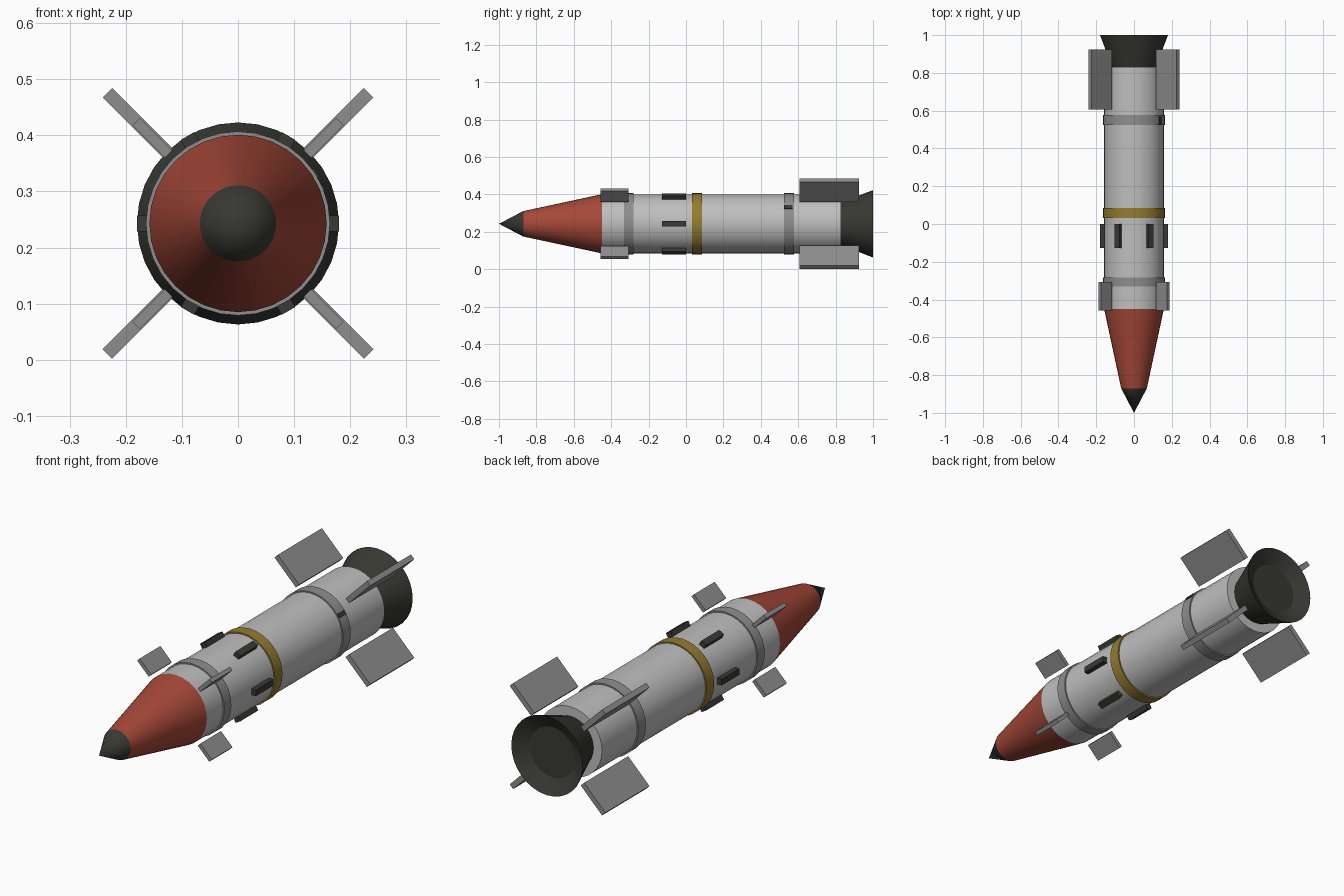
import bpy, math
from mathutils import Matrix, Vector

AXIS = 0.243   # height of the body axis
SIDES = 32

if "Cube" in bpy.data.objects:
    bpy.data.objects.remove(bpy.data.objects["Cube"])


def material(name, rgb):
    m = bpy.data.materials.new(name)
    m.use_nodes = True
    m.diffuse_color = (*rgb, 1)
    m.node_tree.nodes["Principled BSDF"].inputs["Base Color"].default_value = (*rgb, 1)
    return m


white = material("pale grey", (0.52, 0.52, 0.52))
grey = material("mid grey", (0.27, 0.27, 0.27))
red = material("dull red", (0.38, 0.065, 0.04))
dark = material("charcoal", (0.04, 0.04, 0.033))
gold = material("dark gold", (0.3, 0.2, 0.03))


def add_object(name, verts, faces, mat):
    mesh = bpy.data.meshes.new(name)
    mesh.from_pydata(verts, [], faces)
    mesh.materials.append(mat)
    obj = bpy.data.objects.new(name, mesh)
    bpy.context.collection.objects.link(obj)
    return obj


def turned(name, profile, mat):
    """Revolve (y, radius) points about the body axis; zero radius makes a pole."""
    verts, faces, rows = [], [], []
    for y, r in profile:
        count = SIDES if r > 0 else 1
        rows.append([len(verts) + i % count for i in range(SIDES)])
        for i in range(count):
            a = math.tau * i / SIDES
            verts.append((r * math.cos(a), y, AXIS + r * math.sin(a)))
    for a, b in zip(rows, rows[1:]):
        for i in range(SIDES):
            j = (i + 1) % SIDES
            face = list(dict.fromkeys((a[i], b[i], b[j], a[j])))
            faces.append(face)
    obj = add_object(name, verts, faces, mat)
    bpy.ops.object.select_all(action="DESELECT")
    obj.select_set(True)
    bpy.context.view_layer.objects.active = obj
    bpy.ops.object.shade_smooth_by_angle(angle=math.radians(30))
    return obj


def radial_box(name, angle, r0, r1, y0, y1, width, mat):
    """Box standing out from the axis at an angle."""
    turn = Matrix.Rotation(-math.radians(angle), 4, "Y")
    verts = [turn @ Vector((r, y, w)) + Vector((0, 0, AXIS))
             for r in (r0, r1) for y in (y0, y1) for w in (-width / 2, width / 2)]
    faces = [(0, 1, 3, 2), (4, 6, 7, 5), (0, 4, 5, 1), (2, 3, 7, 6), (0, 2, 6, 4), (1, 5, 7, 3)]
    return add_object(name, verts, faces, mat)


# Nose and body
turned("nose_tip", [(-1, 0), (-0.87, 0.068)], dark)
turned("nose_cone", [(-0.87, 0.068), (-0.45, 0.158)], red)
turned("body_tube", [(-0.45, 0), (-0.45, 0.158), (0.83, 0.158), (0.83, 0)], white)

# Bands around the body
for name, y0, y1, mat in (("front_band", -0.332, -0.282, grey),
                          ("middle_band", 0.032, 0.086, gold),
                          ("rear_band", 0.523, 0.577, grey)):
    turned(name, [(y0, 0.155), (y0, 0.164), (y1, 0.164), (y1, 0.155)], mat)

# Flared nozzle with a recessed floor
turned("nozzle", [(0.83, 0.115), (1, 0.18), (0.96, 0.115), (0.96, 0)], dark)

# Four fins at each end
for i in range(4):
    angle = 45 + 90 * i
    radial_box(f"tail_fin_{i + 1}", angle, 0.177, 0.329, 0.607, 0.924, 0.024, grey)
    radial_box(f"front_fin_{i + 1}", angle, 0.175, 0.257, -0.457, -0.308, 0.018, grey)

# Six small blocks around the middle
for i in range(6):
    radial_box(f"side_block_{i + 1}", 60 * i, 0.15, 0.18, -0.128, 0, 0.028, dark)
radial_box("band_clip", 33, 0.15, 0.167, 0.525, 0.57, 0.02, dark)
